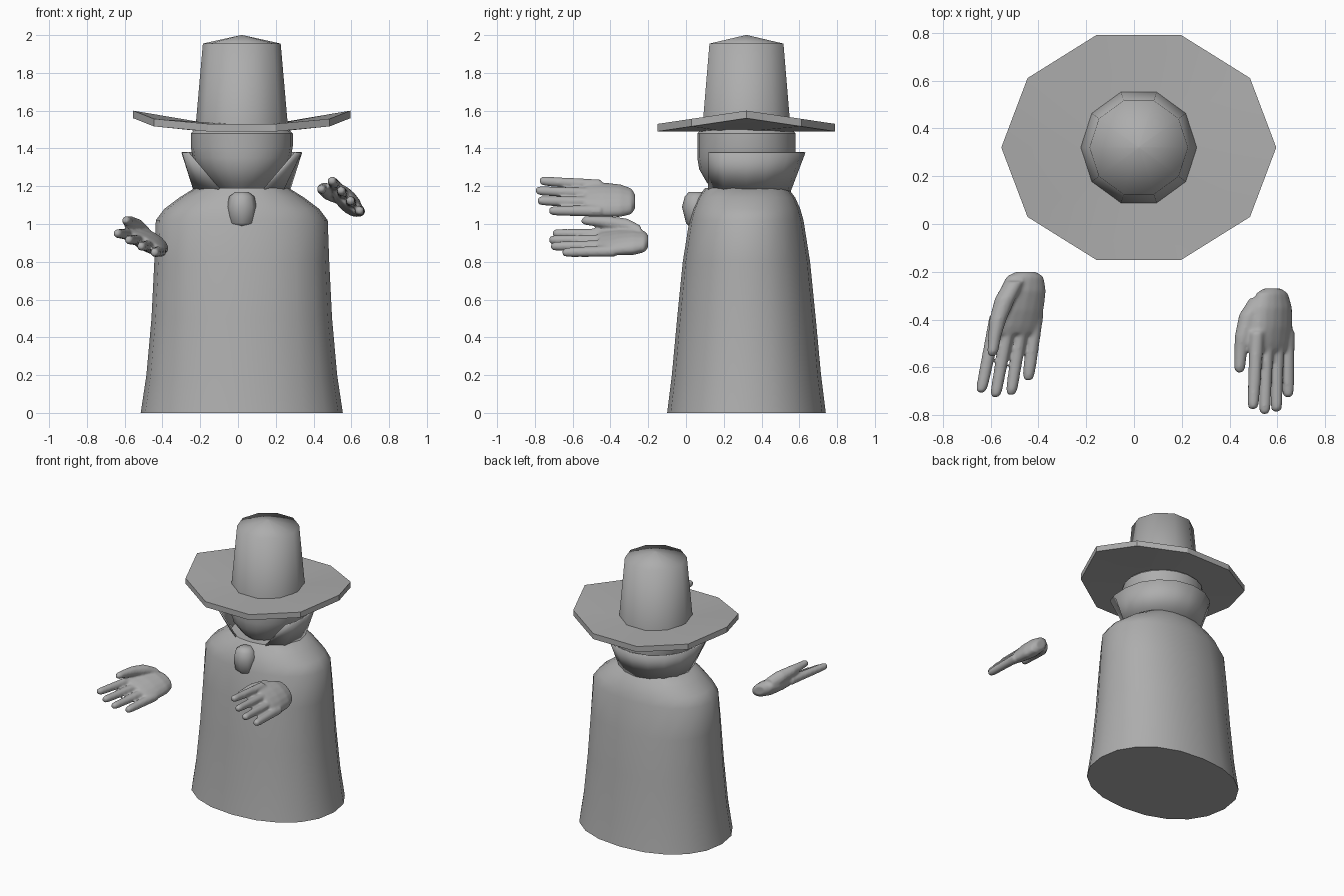
import bpy, bmesh, math
from mathutils import Matrix, Vector

if "Cube" in bpy.data.objects:
    bpy.data.objects.remove(bpy.data.objects["Cube"])

GREY = (0.42, 0.42, 0.42, 1)
grey = bpy.data.materials.new("plain grey")
grey.use_nodes = True
grey.diffuse_color = GREY
grey.node_tree.nodes["Principled BSDF"].inputs["Base Color"].default_value = GREY

CX, CY = 0.02, 0.32  # axis of the figure


def finish(name, bm, angle=40):
    bmesh.ops.recalc_face_normals(bm, faces=bm.faces)
    mesh = bpy.data.meshes.new(name)
    bm.to_mesh(mesh)
    bm.free()
    mesh.materials.append(grey)
    obj = bpy.data.objects.new(name, mesh)
    bpy.context.collection.objects.link(obj)
    bpy.ops.object.select_all(action='DESELECT')
    obj.select_set(True)
    bpy.context.view_layer.objects.active = obj
    bpy.ops.object.shade_smooth_by_angle(angle=math.radians(angle))
    return obj


def squared(v, power):
    return math.copysign(abs(v) ** power, v)


def loft(bm, rings, sides, matrix=Matrix(), power=1):
    """Skin closed elliptical rings (x, y, z, rx, ry) and cap both ends."""
    loops = []
    for x, y, z, rx, ry in rings:
        loop = []
        for i in range(sides):
            a = math.tau * i / sides
            p = Vector((x + rx * squared(math.cos(a), power), y + ry * squared(math.sin(a), power), z))
            loop.append(bm.verts.new(matrix @ p))
        loops.append(loop)
    for low, high in zip(loops, loops[1:]):
        for i in range(sides):
            j = (i + 1) % sides
            bm.faces.new((low[i], low[j], high[j], high[i]))
    bm.faces.new(loops[0])
    bm.faces.new(loops[-1])
    return loops


def turned(name, profile, sides, y=CY, angle=40, power=1):
    """Upright part from (z, rx, ry) rows."""
    bm = bmesh.new()
    loft(bm, [(CX, y, z, rx, ry) for z, rx, ry in profile], sides, power=power)
    return finish(name, bm, angle)


# Cloak, head and clasp
turned("cloak_body", [(0, .535, .42), (.2, .505, .395), (.5, .478, .367), (.8, .463, .337),
                      (1.02, .455, .302), (1.08, .41, .285), (1.14, .33, .258), (1.19, .25, .22)],
       20, power=.92)
turned("head", [(1.17, .11, .15), (1.22, .165, .21), (1.29, .232, .25), (1.35, .26, .26),
                (1.41, .27, .26), (1.48, .27, .26), (1.5, .25, .24)], 20)
turned("clasp", [(.99, .045, .042), (1.005, .073, .055), (1.09, .078, .076),
                 (1.145, .067, .062), (1.17, .035, .04)], 8, y=.055, angle=60)

# Hat crown with a shallow pointed top
turned("hat_crown", [(1.51, .245, .245), (1.955, .206, .206), (2, .004, .004)], 10, angle=80)

# Hat brim, its two sides swept upward
bm = bmesh.new()
loops = loft(bm, [(CX, CY, 1.49, .2, .2), (CX, CY, 1.49, .575, .494),
                  (CX, CY, 1.53, .575, .494), (CX, CY, 1.53, .2, .2)], 10)
for loop in loops[1:3]:
    for i, v in enumerate(loop):
        v.co.z += .07 * (1 - abs(math.sin(math.tau * i / 10)) / math.sin(math.radians(72)))
finish("hat_brim", bm, 20)

# Flared collar, open at the front
bm = bmesh.new()


def collar_edge(z, r, back, side_x, front_x):
    steps = 8
    right = [(front_x, -.2), (side_x, -.12)]
    arc = [(r * math.cos(math.pi * i / steps), back * math.sin(math.pi * i / steps))
           for i in range(steps + 1)]
    left = [(-x, y) for x, y in reversed(right)]
    return [bm.verts.new((CX + x, CY + y, z)) for x, y in right + arc + left]


low = collar_edge(1.175, .25, .23, .215, .11)
high = collar_edge(1.38, .315, .308, .312, .285)
for i in range(len(low) - 1):
    bm.faces.new((low[i], low[i + 1], high[i + 1], high[i]))
collar = finish("collar", bm, 40)
thick = collar.modifiers.new("thickness", 'SOLIDIFY')
thick.thickness = .01
thick.offset = 0


# Floating hands: across runs thumb to little finger, back points out of the knuckles
def hand(name, origin, across, back, forward):
    m = Matrix((across, back, forward)).transposed().to_4x4()
    m.translation = origin
    bm = bmesh.new()
    palm = [(0, .045, .03), (.02, .085, .046), (.08, .108, .055),
            (.16, .114, .05), (.23, .116, .038), (.26, .11, .03)]
    loft(bm, [(.006, .005, d, ru, rn) for d, ru, rn in palm], 16, m)
    # Fingers fan out slightly and droop towards the tip
    for k, tip in enumerate((.505, .525, .515, .455)):
        u = -.092 + .062 * k
        rows = [(.18, .032), (.3, .029), (.4, .027), (tip - .03, .025), (tip - .008, .021), (tip, .011)]
        loft(bm, [(u * (1 + .5 * (d - .18)), .01 - .03 * (d - .18), d, r, r) for d, r in rows], 10, m)
    thumb = [(-.05, -.015, .04, .042), (-.09, -.035, .11, .045), (-.114, -.048, .2, .037),
             (-.12, -.058, .27, .028), (-.12, -.064, .335, .024), (-.12, -.064, .353, .012)]
    loft(bm, [(u, n, d, r, r) for u, n, d, r in thumb], 10, m)
    obj = finish(name, bm, 180)
    # Fuse palm and fingers into one soft skin
    fuse = obj.modifiers.new("fuse", 'REMESH')
    fuse.mode = 'VOXEL'
    fuse.voxel_size = .008
    fuse.use_smooth_shade = True
    soften = obj.modifiers.new("soften", 'SMOOTH')
    soften.factor = .5
    soften.iterations = 6


s, c = math.sin(math.radians(47)), math.cos(math.radians(47))
hand("left_hand", (.57, -.27, 1.12), (c, 0, -s), (s, 0, c), (0, -1, .06))
s, c = math.sin(math.radians(28)), math.cos(math.radians(28))
hand("right_hand", (-.455, -.2, .915), (c, 0, -s), (-s, 0, -c), (-.18, -1, -.03))
